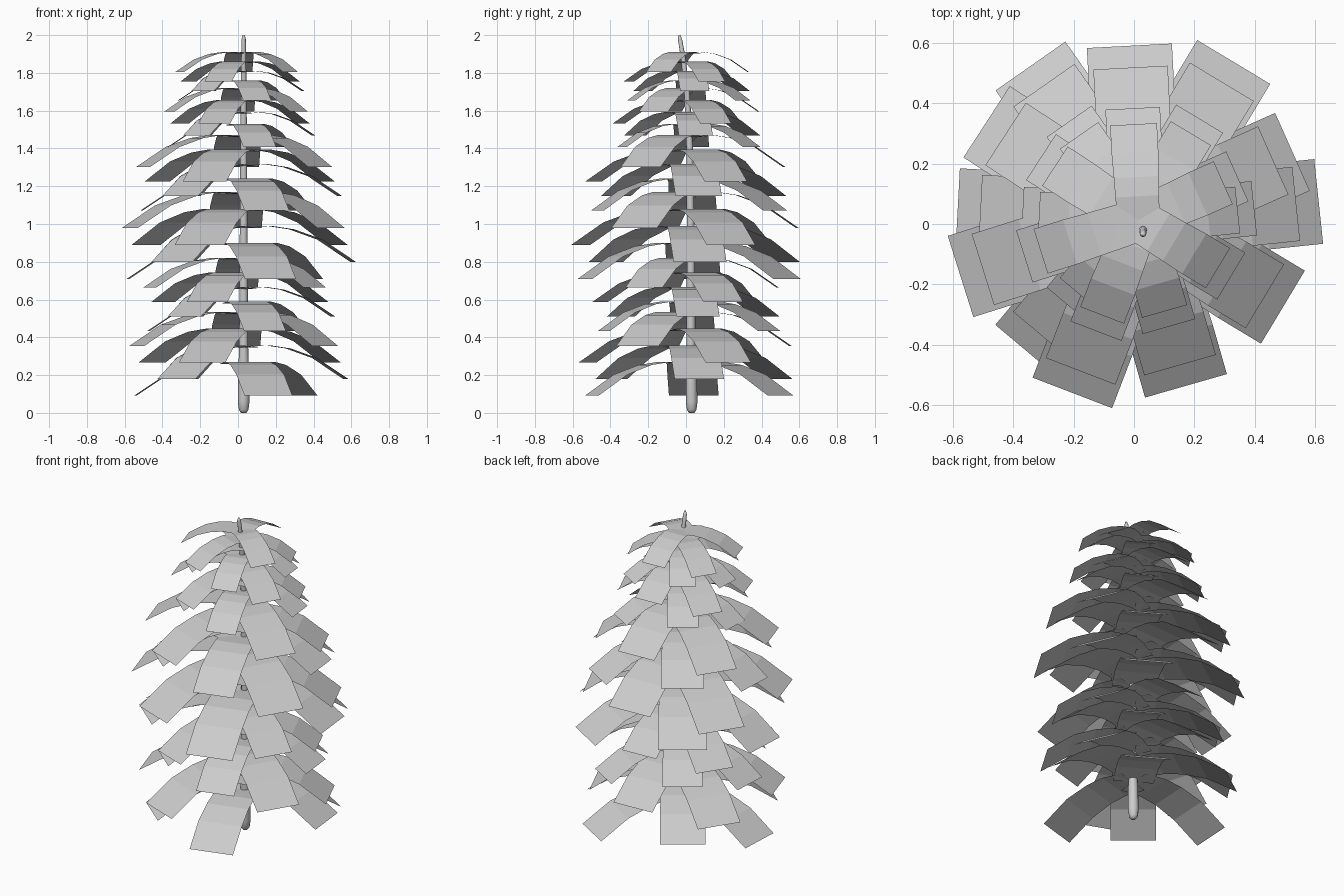
import bpy, math

if "Cube" in bpy.data.objects:
    bpy.data.objects.remove(bpy.data.objects["Cube"])

# Trunk: tapered tube with rounded foot and a leaning tip
path = [(.03, .03, .0, .014), (.03, .03, .015, .025), (.03, .03, .06, .031),
        (.03, .028, .2, .029), (.03, .026, .35, .024), (.03, .026, .9, .021),
        (.03, .02, 1.4, .018), (.03, .005, 1.7, .015), (.03, -.015, 1.88, .013),
        (.03, -.032, 1.98, .011), (.03, -.035, 2.0, .005)]
SIDES = 12
verts, faces = [], []
for x, y, z, r in path:
    for i in range(SIDES):
        a = 2 * math.pi * i / SIDES
        verts.append((x + r * math.cos(a), y + r * math.sin(a), z))
for k in range(len(path) - 1):
    for i in range(SIDES):
        j = (i + 1) % SIDES
        faces.append((k * SIDES + i, k * SIDES + j, (k + 1) * SIDES + j, (k + 1) * SIDES + i))
faces.append(tuple(reversed(range(SIDES))))
faces.append(tuple(range(len(verts) - SIDES, len(verts))))
mesh = bpy.data.meshes.new("trunk")
mesh.from_pydata(verts, [], faces)
mesh.shade_smooth()
bpy.context.collection.objects.link(bpy.data.objects.new("trunk", mesh))

# Bough: drooping strip; profile is (distance, height, half width) per unit reach
PROFILE = [(0, -.02, .21), (.25, 0, .22), (.45, -.03, .225), (.7, -.12, .235), (1, -.32, .235)]


def bough(name, angle, top, reach, length):
    c, s = math.cos(math.radians(angle)), math.sin(math.radians(angle))
    v = []
    for d, h, w in PROFILE:
        for side in (-1, 1):
            u, t = d * reach * length, side * w * reach
            v.append((.015 + u * c - t * s, .012 + u * s + t * c, top + h * reach))
    f = [(2 * i, 2 * i + 2, 2 * i + 3, 2 * i + 1) for i in range(len(PROFILE) - 1)]
    m = bpy.data.meshes.new(name)
    m.from_pydata(v, [], f)
    bpy.context.collection.objects.link(bpy.data.objects.new(name, m))


# Four whorls of three boughs (angle, relative length), repeated in six tiers
WHORLS = [((177, 1), (59, 1.02), (-74, .95)),
          ((6, 1), (125, 1.04), (-130, .95)),
          ((24, .93), (147, 1), (-111, 1.02)),
          ((93, .965), (197.5, 1.03), (-31, .93))]
TIERS = [(.27, .088, .56), (.59, .077, .49), (.90, .09, .60),
         (1.24, .077, .525), (1.53, .063, .385), (1.76, .05, .33)]
for t, (z, step, reach) in enumerate(TIERS):
    for w, whorl in enumerate(WHORLS):
        for angle, length in whorl:
            bough(f"bough_tier{t + 1}_whorl{w + 1}", angle, z + w * step, reach, length)
